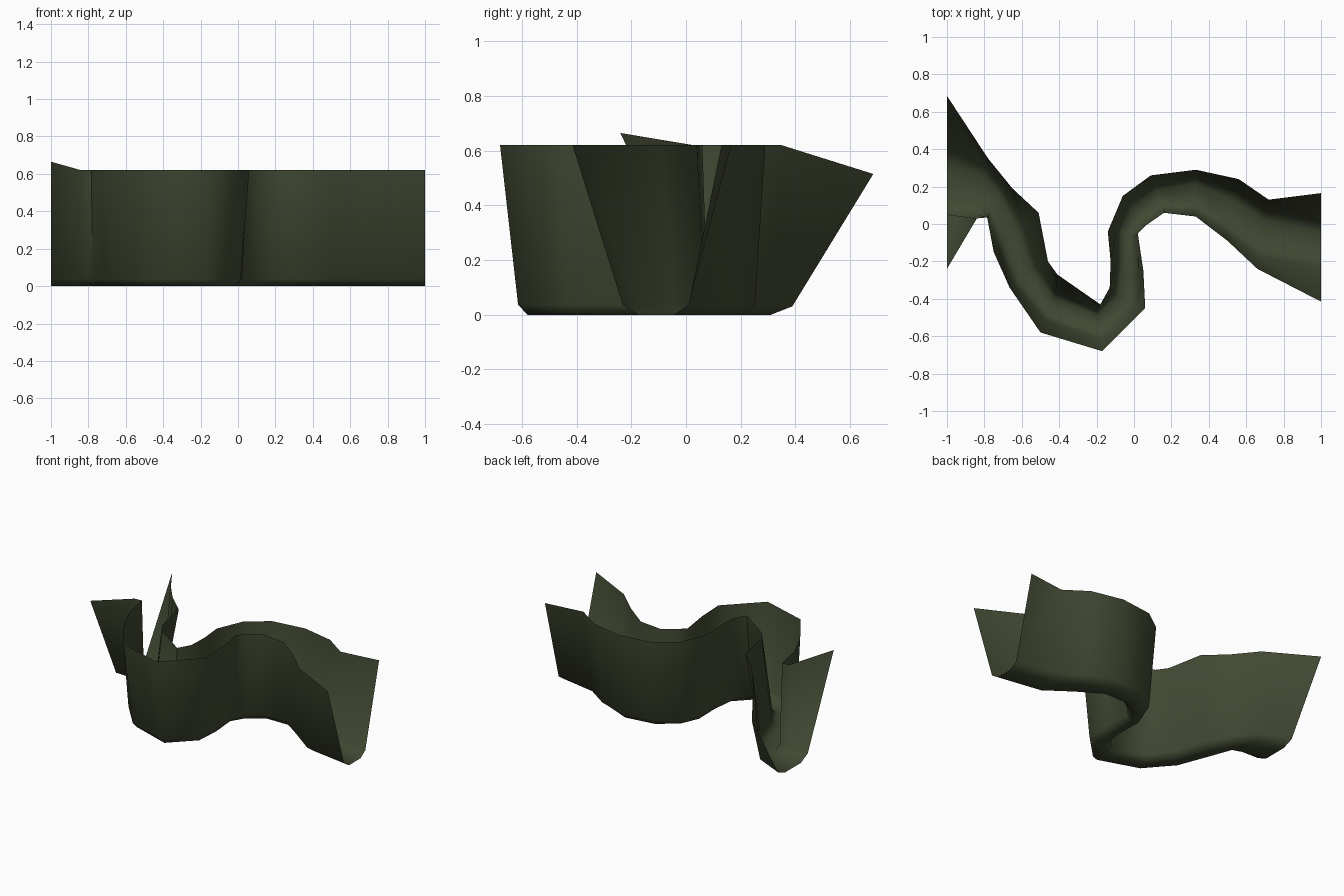
import bpy, bmesh, math
from mathutils import Vector

if "Cube" in bpy.data.objects:
    bpy.data.objects.remove(bpy.data.objects["Cube"])

H = 0.62  # rim height

# Cross-sections along the winding channel:
# back rim xy, back floor xy, front floor xy, front rim xy
SECTIONS = [
    (-1, .685, -1, .37, -1, .07, -1, -.24),
    (-.78, .35, -.80, .30, -.835, .05, -.84, .03),
    (-.65, .19, -.70, .18, -.775, .05, -.785, .035),
    (-.51, .06, -.60, 0, -.72, -.12, -.75, -.15),
    (-.46, -.20, -.53, -.22, -.64, -.32, -.665, -.34),
    (-.41, -.27, -.42, -.38, -.47, -.51, -.50, -.58),
    (-.18, -.43, -.20, -.46, -.17, -.61, -.17, -.68),
    (-.13, -.34, -.11, -.37, .01, -.43, .06, -.45),
    (-.125, -.20, -.09, -.22, .02, -.25, .05, -.25),
    (-.14, -.04, -.09, -.04, 0, -.07, .02, -.05),
    (-.06, .15, -.03, .11, .05, 0, .06, -.01),
    (.09, .26, .11, .21, .16, .08, .16, .06),
    (.33, .29, .33, .25, .33, .07, .33, .04),
    (.56, .24, .54, .17, .49, -.04, .50, -.09),
    (.72, .13, .70, .06, .67, -.17, .66, -.24),
    (1, .165, 1, 0, 1, -.22, 1, -.415),
]

mat = bpy.data.materials.new("dark olive green")
mat.diffuse_color = (0.052, 0.066, 0.032, 1)
mat.use_nodes = True
mat.node_tree.nodes["Principled BSDF"].inputs["Base Color"].default_value = mat.diffuse_color

bm = bmesh.new()
rows = []
for i, s in enumerate(SECTIONS):
    first = i == 0  # the rim tilts at the open left end
    back = Vector((s[0], s[1], .515 if first else H))
    bf = Vector((s[2], s[3], 0))
    ff = Vector((s[4], s[5], 0))
    front = Vector((s[6], s[7], .665 if first else H))
    # Small rounded corner between wall and floor
    pts = [back, bf.lerp(back, .06), bf.lerp(ff, .2),
           ff.lerp(bf, .2), ff.lerp(front, .06), front]
    rows.append([bm.verts.new(p) for p in pts])

# Skin neighbouring cross-sections
for a, b in zip(rows, rows[1:]):
    for j in range(len(a) - 1):
        bm.faces.new((a[j], a[j + 1], b[j + 1], b[j]))
bm.normal_update()

mesh = bpy.data.meshes.new("winding_channel")
bm.to_mesh(mesh)
bm.free()
mesh.materials.append(mat)
channel = bpy.data.objects.new("winding_channel", mesh)
bpy.context.collection.objects.link(channel)
bpy.context.view_layer.objects.active = channel
channel.select_set(True)
bpy.ops.object.shade_smooth_by_angle(angle=math.radians(65))
